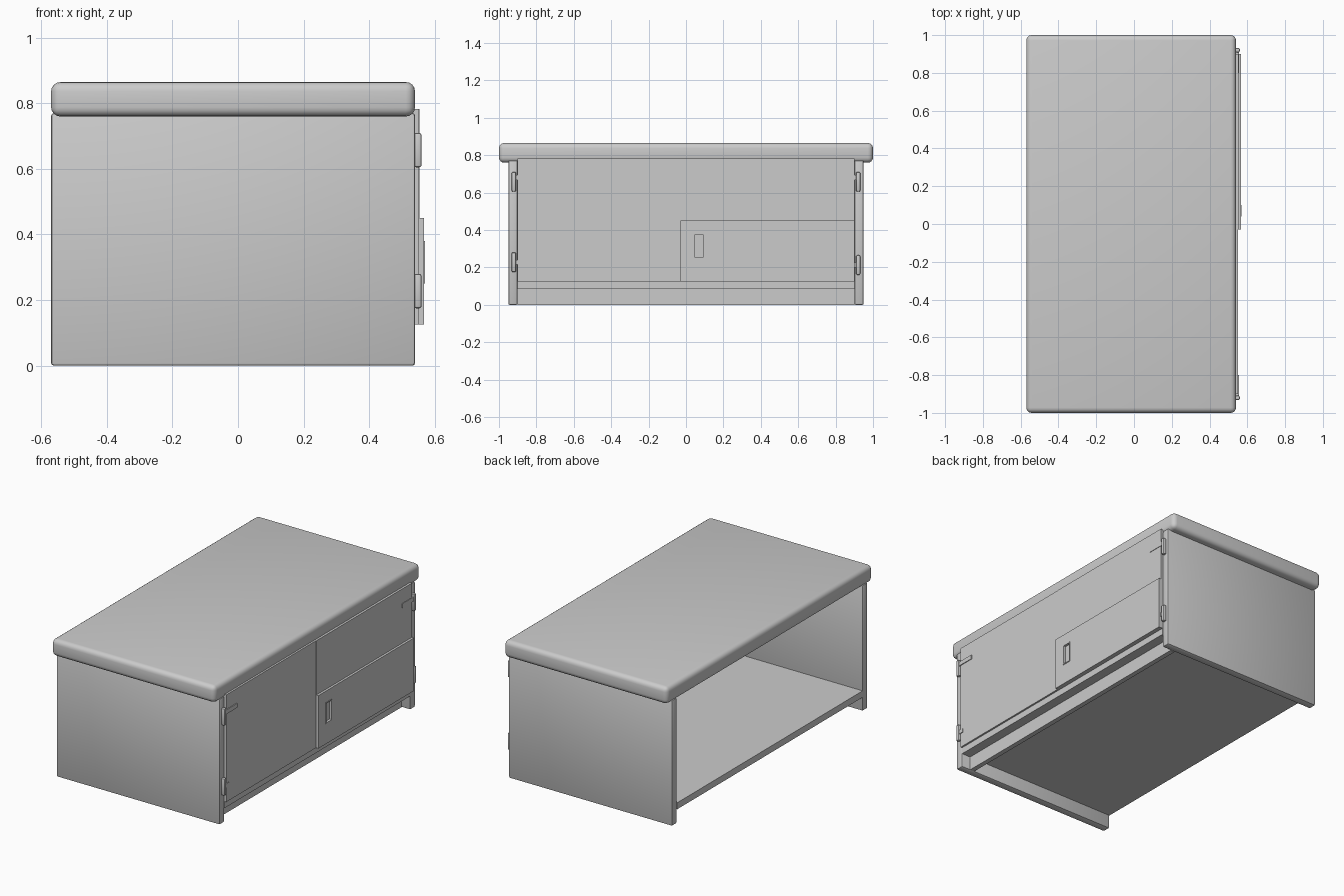
import bpy
import bmesh
from mathutils import Matrix, Vector

if "Cube" in bpy.data.objects:
    bpy.data.objects.remove(bpy.data.objects["Cube"])


def box(name, x, y, z, bevel=0.0, segments=2):
    """Axis-aligned box from (min, max) ranges, with optional rounded edges."""
    lo, hi = Vector((x[0], y[0], z[0])), Vector((x[1], y[1], z[1]))
    bm = bmesh.new()
    size = Matrix.Diagonal((*(hi - lo), 1.0))
    bmesh.ops.create_cube(bm, size=1.0, matrix=Matrix.Translation((lo + hi) / 2) @ size)
    if bevel:
        bmesh.ops.bevel(bm, geom=bm.edges[:], offset=bevel, segments=segments,
                        profile=0.5, affect='EDGES')
    mesh = bpy.data.meshes.new(name)
    bm.to_mesh(mesh)
    bm.free()
    obj = bpy.data.objects.new(name, mesh)
    bpy.context.collection.objects.link(obj)
    if bevel:
        bpy.context.view_layer.objects.active = obj
        obj.select_set(True)
        bpy.ops.object.shade_smooth_by_angle()
        obj.select_set(False)
    return obj


def span(side, a, b):
    """Y range mirrored to the given side."""
    return tuple(sorted((side * a, side * b)))


BACK, FRONT = -0.57, 0.54

# Thick rounded table top
box("table_top", (BACK, FRONT), (-1.0, 1.0), (0.76, 0.865), 0.028, 4)

# Side panels reaching the floor
for side, label in ((-1, "left"), (1, "right")):
    box(label + "_side_panel", (BACK, FRONT), span(side, 0.90, 0.95), (0.0, 0.77), 0.008)

# Bottom shelf, open at the back, and recessed kick board
box("bottom_shelf", (BACK, FRONT), (-0.90, 0.90), (0.085, 0.125))
box("kick_board", (0.45, 0.48), (-0.90, 0.90), (0.0, 0.086))

# Front doors: left one full height, right one with a raised lower panel
box("left_door", (0.52, 0.551), (-0.90, -0.03), (0.125, 0.783))
box("right_door", (0.52, 0.553), (-0.03, 0.90), (0.125, 0.783))
panel = box("sliding_panel", (0.535, 0.567), (-0.03, 0.90), (0.125, 0.45))

# Recessed finger pull cut into the raised panel
pull_y, pull_z = (0.04, 0.10), (0.25, 0.38)
cutter = box("pull_cutter", (0.555, 0.60), pull_y, pull_z)
cutter.hide_render = True
cut = panel.modifiers.new("pull_recess", 'BOOLEAN')
cut.operation = 'DIFFERENCE'
cut.object = cutter
cut.solver = 'EXACT'
bpy.context.view_layer.objects.active = panel
bpy.ops.object.modifier_apply(modifier=cut.name)
bpy.data.objects.remove(cutter)

# Slim rim around the finger pull
t = 0.006
(y0, y1), (z0, z1) = pull_y, pull_z
for i, (ry, rz) in enumerate((((y0, y1), (z0, z0 + t)), ((y0, y1), (z1 - t, z1)),
                              ((y0, y0 + t), (z0 + t, z1 - t)),
                              ((y1 - t, y1), (z0 + t, z1 - t)))):
    box(f"pull_rim_{i}", (0.555, 0.57), ry, rz)

# Hinges: knuckle on the side panel, bridge to the door, strap on the upper pair
for side, label, low in ((-1, "left", 0.175), (1, "right", 0.16)):
    for level, z in (("upper", 0.605), ("lower", low)):
        name = f"{label}_{level}_hinge"
        box(name + "_knuckle", (0.536, 0.56), span(side, 0.909, 0.932), (z, z + 0.105), 0.007)
        box(name + "_bridge", (0.535, 0.555), span(side, 0.88, 0.915), (z + 0.04, z + 0.065)
            if level == "lower" else (0.668, 0.694))
    box(f"{label}_hinge_strap", (0.545, 0.556), span(side, 0.80, 0.90), (0.668, 0.694))
